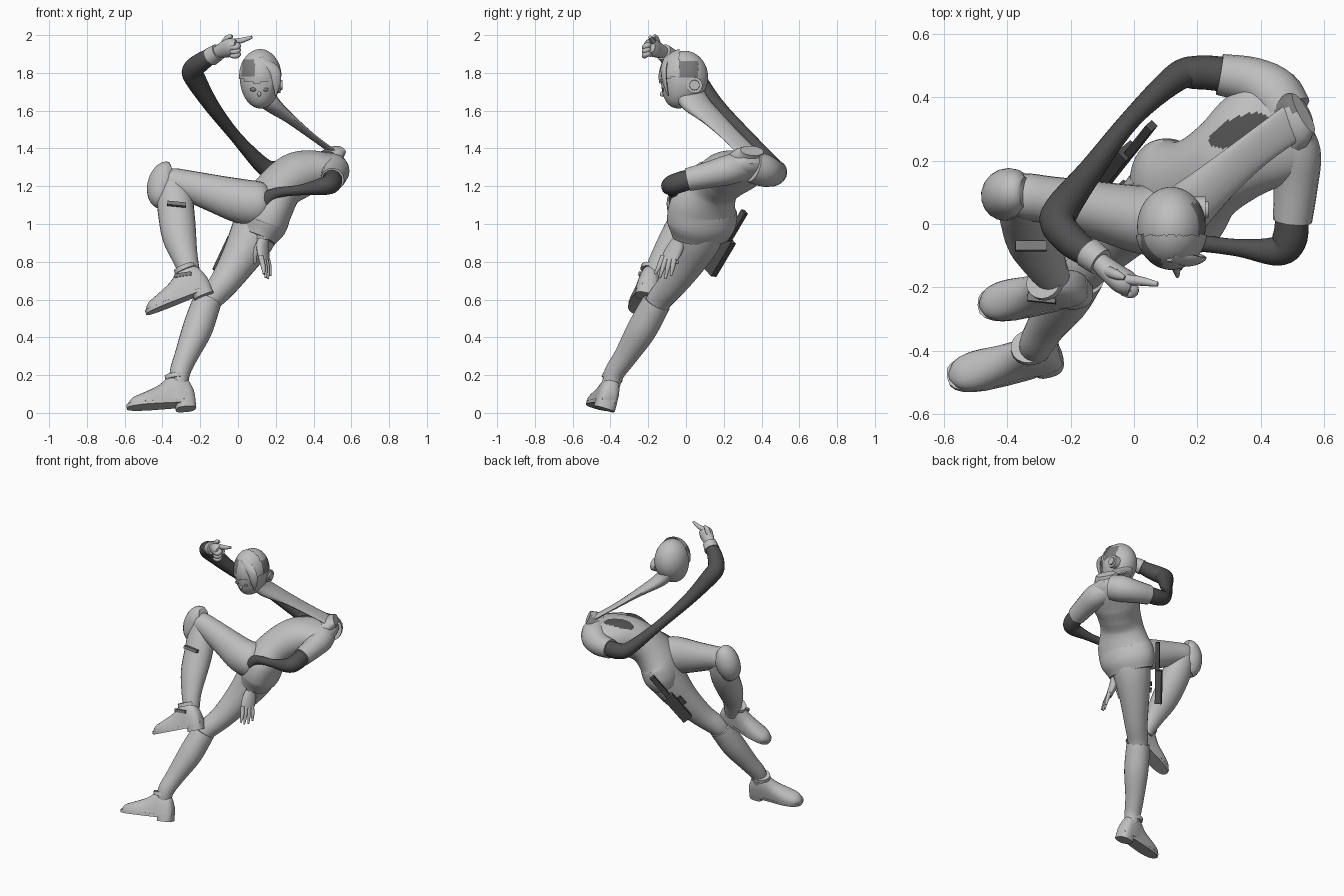
import bpy, bmesh, math
from mathutils import Vector, Matrix

def mat(name, v):
    m = bpy.data.materials.new(name)
    m.diffuse_color = (v, v, v, 1)
    return m

LIGHT = mat("light grey", 0.52)
DARK = mat("dark grey", 0.08)
MID = mat("mid grey", 0.2)

def finish(name, bm, mats):
    bmesh.ops.recalc_face_normals(bm, faces=bm.faces)
    me = bpy.data.meshes.new(name)
    bm.to_mesh(me)
    bm.free()
    ob = bpy.data.objects.new(name, me)
    bpy.context.collection.objects.link(ob)
    for m in mats:
        me.materials.append(m)
    bpy.ops.object.select_all(action='DESELECT')
    ob.select_set(True)
    bpy.context.view_layer.objects.active = ob
    bpy.ops.object.shade_smooth_by_angle(angle=math.radians(45))
    return ob

def skin(bm, rings):
    vs = [[bm.verts.new(p) for p in r] for r in rings]
    n = len(vs[0])
    for a, b in zip(vs, vs[1:]):
        for i in range(n):
            bm.faces.new((a[i], a[(i + 1) % n], b[(i + 1) % n], b[i]))
    bm.faces.new(vs[0][::-1])
    bm.faces.new(vs[-1])

def smooth_path(pts, n):
    p = [Vector(q) for q in pts]
    p = [2 * p[0] - p[1]] + p + [2 * p[-1] - p[-2]]
    out = []
    for a, b, c, d in zip(p, p[1:], p[2:], p[3:]):
        for k in range(n):
            t = k / n
            out.append(0.5 * (2 * b + (c - a) * t + (2 * a - 5 * b + 4 * c - d) * t * t
                              + (3 * b - a - 3 * c + d) * t ** 3))
    return out + [p[-2]]

def tube(name, pts, mats=(LIGHT,), wide=(0, 1, 0), seg=18, n=4, rule=None):
    """Sweep of ellipses: each point is x, y, z, radius across, radius deep."""
    pts = [q if len(q) == 5 else q + (q[3],) for q in pts]
    path = smooth_path(pts, n)
    pos = [Vector(q[:3]) for q in path]
    rings = []
    for i, q in enumerate(path):
        t = (pos[min(i + 1, len(pos) - 1)] - pos[max(i - 1, 0)]).normalized()
        w = Vector(wide)
        w = (w - t * w.dot(t)).normalized()
        d = t.cross(w)
        rings.append([pos[i] + w * max(q[3], .002) * math.cos(a) + d * max(q[4], .002) * math.sin(a)
                      for a in (2 * math.pi * k / seg for k in range(seg))])
    bm = bmesh.new()
    skin(bm, rings)
    if rule:
        bmesh.ops.recalc_face_normals(bm, faces=bm.faces)
        for f in bm.faces:
            f.material_index = rule(f.calc_center_median(), f.normal)
    return finish(name, bm, mats)

def ball(name, c, r, mats=(LIGHT,), shape=None, keep=None, rule=None, seg=28):
    bm = bmesh.new()
    bmesh.ops.create_uvsphere(bm, u_segments=seg, v_segments=seg // 2 + 2, radius=1)
    if shape:
        for v in bm.verts:
            v.co = shape(v.co)
    bm.transform(Matrix.Translation(c) @ Matrix.Diagonal((*r, 1)))
    if keep:
        bmesh.ops.delete(bm, geom=[f for f in bm.faces if not keep(f.calc_center_median())], context='FACES')
    if rule:
        for f in bm.faces:
            f.material_index = rule(f.calc_center_median())
    return finish(name, bm, mats)

# ---- torso: shirt and hips, with the dark opening on the chest
def chest_patch(c, n):
    return int(n.z > 0.3 and ((c.x - .33) / .095) ** 2 + ((c.y - .295 - .35 * (c.x - .33)) / .045) ** 2 < 1)

tube("shirt", [(.09, .075, .93, .155, .105), (.12, .085, 1.0, .187, .13), (.155, .09, 1.09, .185, .13),
               (.22, .14, 1.19, .145, .12), (.30, .20, 1.25, .145, .125), (.38, .26, 1.28, .165, .113),
               (.455, .305, 1.30, .165, .085), (.51, .335, 1.325, .125, .058), (.54, .35, 1.345, .05, .03)],
     (LIGHT, DARK), wide=(-.35, .92, 0), seg=96, n=16, rule=chest_patch)
tube("collar", [(.48, .31, 1.34, .095, .06), (.51, .335, 1.37, .085, .045), (.535, .35, 1.388, .07, .03)],
     (LIGHT, MID), wide=(-.42, .9, 0), rule=lambda c, n: int(c.y > .36 and c.x < .52 and n.z > 0))

# ---- long flattened neck
tube("neck", [(.13, .02, 1.70, .085, .055), (.17, .05, 1.64, .085, .045), (.27, .14, 1.56, .068, .026),
              (.39, .24, 1.465, .058, .015), (.52, .335, 1.37, .06, .013)], wide=(-.5, .7, .2))

# ---- raised arm
tube("right_sleeve", [(.48, .35, 1.305, .085), (.44, .41, 1.285, .088), (.37, .452, 1.272, .075),
                      (.27, .472, 1.275, .065)])
tube("right_arm", [(.29, .472, 1.275, .055), (.20, .478, 1.28, .053), (.13, .46, 1.31, .045),
                   (-.01, .33, 1.46, .032), (-.135, .17, 1.62, .04), (-.225, .05, 1.765, .055),
                   (-.24, .0, 1.815, .055), (-.19, -.06, 1.86, .05), (-.125, -.105, 1.90, .04)], (DARK,), n=6)
tube("right_cuff", [(-.145, -.09, 1.885, .05), (-.105, -.12, 1.91, .045)])
tube("right_palm", [(-.12, -.11, 1.905, .03), (-.08, -.145, 1.92, .042, .035), (-.035, -.18, 1.935, .05, .04),
                    (-.005, -.195, 1.94, .035)], wide=(0, -.4, 1))
tube("right_index", [(-.03, -.175, 1.965, .017), (.02, -.18, 1.972, .015), (.075, -.19, 1.99, .008)], seg=10)
tube("right_thumb", [(-.08, -.15, 1.95, .018), (-.055, -.16, 1.985, .016), (-.03, -.17, 1.995, .008)], seg=10)
for i in range(3):
    z = 1.945 - i * .022
    tube("right_curled_finger", [(-.03, -.185, z, .016), (.0, -.205, z, .016), (-.01, -.22, z - .01, .015),
                                 (-.04, -.215, z - .012, .01)], wide=(0, 0, 1), seg=10)

# ---- lowered arm
tube("left_sleeve", [(.48, .29, 1.305, .078), (.51, .22, 1.285, .08), (.51, .12, 1.26, .07),
                     (.50, .01, 1.235, .062)], wide=(1, 0, 0))
tube("left_arm", [(.50, .03, 1.24, .053), (.49, -.05, 1.215, .055), (.45, -.085, 1.20, .047),
                  (.33, -.075, 1.18, .028), (.21, -.06, 1.165, .028), (.145, -.05, 1.12, .042),
                  (.135, -.03, 1.02, .035), (.135, -.025, .93, .035)], (DARK,), wide=(0, .3, 1), n=6)
tube("left_cuff", [(.135, -.025, .955, .043), (.135, -.03, .915, .04)])
tube("left_palm", [(.135, -.03, .925, .028), (.13, -.05, .885, .045, .028), (.135, -.08, .83, .05, .022),
                   (.14, -.09, .805, .038, .018)], wide=(.5, .85, -.2))
for y, tip, z in ((-.12, -.165, .735), (-.1, -.14, .715), (-.08, -.11, .71), (-.06, -.08, .725)):
    x0, x1 = .135 + .5 * (y + .09), .155 + .4 * (tip + .12)
    tube("left_finger", [(x0, y, .83, .015), ((x0 + x1) / 2 + .005, (y + tip) / 2, .775, .013),
                         (x1, tip, z, .006)], seg=10)
tube("left_thumb", [(.11, -.055, .89, .018), (.09, -.05, .84, .015), (.09, -.045, .79, .006)], seg=10)

# ---- raised leg
tube("right_thigh", [(.17, .02, 1.10, .07), (.12, .015, 1.105, .115), (.02, .015, 1.12, .108, .118),
                     (-.12, .045, 1.16, .09, .10), (-.27, .075, 1.205, .076, .08),
                     (-.36, .09, 1.225, .07), (-.40, .09, 1.22, .04)], seg=24)
tube("right_knee_pad", [(-.345, .10, 1.28, .048), (-.375, .10, 1.265, .072), (-.40, .095, 1.21, .08),
                        (-.405, .08, 1.15, .072), (-.385, .07, 1.11, .05)])
tube("right_boot_shaft", [(-.35, .085, 1.21, .07), (-.335, .055, 1.13, .082, .094), (-.325, .01, 1.04, .085, .096),
                          (-.31, -.06, .93, .078, .09), (-.28, -.13, .82, .06, .068), (-.255, -.165, .74, .054),
                          (-.245, -.175, .69, .042)], seg=24)

# ---- standing leg
tube("left_thigh", [(.12, .10, 1.03, .135), (.07, .065, .92, .122), (.0, .005, .80, .098),
                    (-.08, -.075, .68, .077), (-.15, -.14, .60, .067), (-.18, -.18, .53, .06)],
     wide=(1, -1, 0), seg=24)
tube("left_boot_shaft", [(-.165, -.155, .585, .076), (-.185, -.185, .53, .079), (-.22, -.24, .43, .079),
                         (-.275, -.32, .30, .062), (-.308, -.38, .21, .054), (-.31, -.40, .13, .045)],
     wide=(1, -1, 0), seg=24)

# ---- shoes
def shoe(side, heel, toe, up):
    heel, toe = Vector(heel), Vector(toe)
    f = toe - heel
    length = f.length
    f.normalize()
    s = Vector(up).cross(f).normalized()
    u = f.cross(s)
    # upper
    rings = []
    for t, w, hi in smooth_path([(-.02, .035, .09), (.05, .052, .15), (.2, .057, .185), (.34, .056, .168),
                                 (.5, .06, .125), (.75, .064, .088), (.92, .048, .065), (1.0, .012, .035)], 3):
        rings.append([heel + f * length * t + s * w * math.cos(a)
                      + u * (.027 + (hi - .027) * max(math.sin(a), 0) ** .8)
                      for a in (2 * math.pi * k / 24 for k in range(24))])
    bm = bmesh.new()
    skin(bm, rings)
    finish(side + "_shoe", bm, (LIGHT,))
    # thin sole and heel block
    for name, a, b, lo, hi in (("_sole", -.03, 1.02, .01, .03), ("_heel", -.03, .27, -.014, .03)):
        bm = bmesh.new()
        rings = []
        for h in (lo, hi):
            r = []
            for k in range(24):
                c, n = math.cos(k * math.pi / 12), math.sin(k * math.pi / 12)
                t = (a + b) / 2 + (b - a) / 2 * math.copysign(abs(c) ** .7, c)
                w = (.054 + .016 * min(max(t, 0), .75)) * math.copysign(abs(n) ** .7, n)
                r.append(heel + f * length * t + s * w + u * h)
            rings.append(r)
        skin(bm, rings)
        finish(side + name, bm, (LIGHT,))
    # ankle strap
    p = heel + f * length * .22 + u * .165
    tube(side + "_strap", [(*(p - u * .012), .06, .056), (*(p + u * .012), .058, .054)], wide=f, n=1)

shoe("left", (-.235, -.42, .036), (-.58, -.49, .015), (0, .3, .95))
shoe("right", (-.145, -.205, .645), (-.475, -.262, .515), (.3, .25, .9))

# ---- boot and shoe plates
def box(name, c, size, ax, up, m):
    x = Vector(ax).normalized()
    z = (Vector(up) - x * Vector(up).dot(x)).normalized()
    M = Matrix((x, z.cross(x), z)).transposed().to_4x4()
    bm = bmesh.new()
    bmesh.ops.create_cube(bm, size=1)
    bm.transform(Matrix.Translation(c) @ M @ Matrix.Diagonal((*size, 1)))
    finish(name, bm, (m,))

box("right_boot_buckle", (-.325, -.07, 1.105), (.10, .03, .02), (1, 0, -.1), (0, .3, 1), MID)
box("left_boot_buckle", (-.165, -.14, .53), (.05, .02, .025), (1, -.6, .1), (0, 0, 1), MID)
box("right_shoe_buckle", (-.29, -.23, .73), (.09, .035, .02), (1, -.1, .15), (0, .2, 1), MID)

# ---- holster and small clips on the outer thigh
run = (.15, .19, .32)
out = (-1, 1, -.13)
box("holster", (-.06, .18, .83), (.22, .07, .04), run, out, DARK)
box("holster_grip", (.02, .265, .99), (.19, .034, .026), run, out, DARK)
for c in ((-.04, .124, .87), (-.055, .104, .838)):
    box("thigh_clip", c, (.028, .022, .012), run, out, DARK)

# ---- head with jaw, open hair shown as darker side patches
def jaw(v):
    return Vector((v.x, v.y - .25 * v.z * v.z, v.z * 1.15)) if v.z < 0 else v

def bare(c):
    return int(-.035 < c.y < .065 and 1.775 < c.z < 1.865 and c.x > .16)

def bare_front(c):
    return int(.022 < c.x < .088 and 1.775 < c.z < 1.87)

ball("head", (.118, -.008, 1.775), (.108, .125, .142), (LIGHT, MID), jaw, rule=bare, seg=72)
ball("hair_cap", (.118, -.012, 1.78), (.114, .133, .148), (LIGHT, MID), rule=bare_front, seg=72,
     keep=lambda c: c.y < -.035 and c.z > 1.745 + .25 * abs(c.x - .10))
for x0, x1, x2, z in ((.19, .205, .20, 1.68), (.14, .17, .165, 1.68)):
    tube("hair_lock", [(.118, -.105, 1.88, .02, .01), (x0, -.118, 1.82, .03, .01), (x1, -.112, 1.75, .024, .01),
                       (x2, -.095, z, .004)], wide=(1, .4, 0), seg=10)
for x in (.08, .145):
    ball("eye", (x, -.122, 1.712), (.018, .006, .01), (MID,), seg=14)
ball("nose", (.113, -.126, 1.688), (.009, .012, .014), seg=12)

# ---- earpiece
tube("earpiece", [(.19, .045, 1.735, .042), (.225, .045, 1.735, .042)], seg=24, n=1)
tube("earpiece_disc", [(.22, .045, 1.735, .028), (.235, .045, 1.735, .026)], seg=24, n=1)
